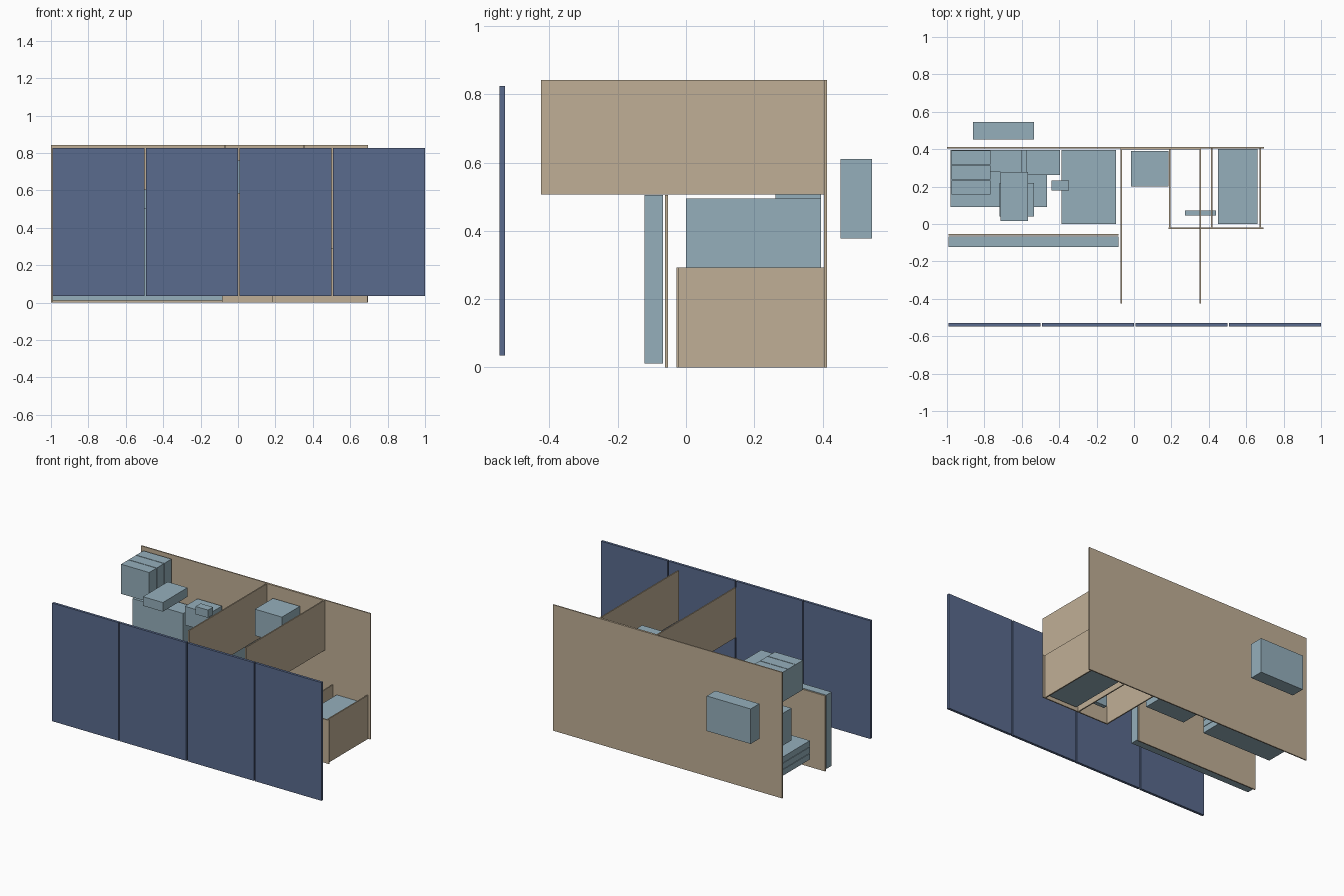
import bpy


def material(name, rgb):
    m = bpy.data.materials.new(name)
    m.diffuse_color = (*rgb, 1)
    return m


navy = material("navy_door", (0.10, 0.145, 0.27))
wood = material("plywood", (0.53, 0.43, 0.305))
steel = material("pale_blue_equipment", (0.30, 0.43, 0.50))


def box(name, x0, x1, y0, y1, z0, z1, mat):
    """Axis-aligned box given by its limits."""
    bpy.ops.mesh.primitive_cube_add(
        size=1, location=((x0 + x1) / 2, (y0 + y1) / 2, (z0 + z1) / 2))
    o = bpy.context.object
    o.name = name
    o.scale = (x1 - x0, y1 - y0, z1 - z0)
    bpy.ops.object.transform_apply(location=False, rotation=False, scale=True)
    o.data.materials.append(mat)
    return o


T = 0.008  # board thickness

# Row of four front door panels
for i in range(4):
    x = -0.992 + i * 0.5
    box(f"door_panel_{i + 1}", x, x + 0.492, -0.547, -0.530, 0.035, 0.825, navy)

# Back wall and the long low front board
box("back_wall", -1.0, 0.695, 0.405, 0.413, 0.0, 0.842, wood)
box("counter_front_board", -0.992, -0.082, -0.061, -0.053, 0.0, 0.505, wood)

# Upper partitions, joined by a thin rear board
for n, x in (("left", -0.067), ("right", 0.355)):
    box(f"upper_partition_{n}", x - T / 2, x + T / 2, -0.425, 0.405, 0.507, 0.842, wood)
box("upper_rear_board", -0.063, 0.351, 0.399, 0.405, 0.507, 0.842, wood)

# Low bench: front board and three cross boards
box("bench_front_board", 0.185, 0.692, -0.028, -0.020, 0.0, 0.292, wood)
for n, x in (("left", 0.191), ("middle", 0.416), ("right", 0.675)):
    box(f"bench_cross_board_{n}", x - T / 2, x + T / 2, -0.020, 0.405, 0.0, 0.292, wood)

# Equipment boxes
for name, lim in {
    "front_pad": (-0.992, -0.082, -0.122, -0.067, 0.012, 0.505),
    "rear_outside_unit": (-0.860, -0.535, 0.453, 0.545, 0.377, 0.611),
    "fridge": (-0.387, -0.095, 0.0, 0.396, 0.215, 0.495),
    "bench_tank": (0.450, 0.660, 0.0, 0.400, 0.010, 0.235),
    "bench_slim_unit": (0.273, 0.438, 0.045, 0.072, 0.05, 0.20),
    "wall_cabinet": (-0.015, 0.185, 0.200, 0.390, 0.583, 0.760),
    "long_case": (-0.975, -0.600, 0.277, 0.395, 0.330, 0.545),
    "short_case": (-0.577, -0.395, 0.262, 0.395, 0.480, 0.605),
    "small_device": (-0.440, -0.348, 0.180, 0.233, 0.620, 0.672),
    "stove": (-0.715, -0.568, 0.017, 0.278, 0.665, 0.726),
    "low_case": (-0.720, -0.535, 0.040, 0.220, 0.262, 0.345),
}.items():
    box(name, *lim, steel)

# Stack of flat slabs and a row of upright crates
for i in range(3):
    z = 0.132 + i * 0.043
    box(f"flat_slab_{i + 1}", -0.980, -0.465, 0.090, 0.395, z, z + 0.040, steel)
    y = 0.157 + i * 0.080
    box(f"upright_crate_{i + 1}", -0.975, -0.767, y, y + 0.076, 0.622, 0.820, steel)
